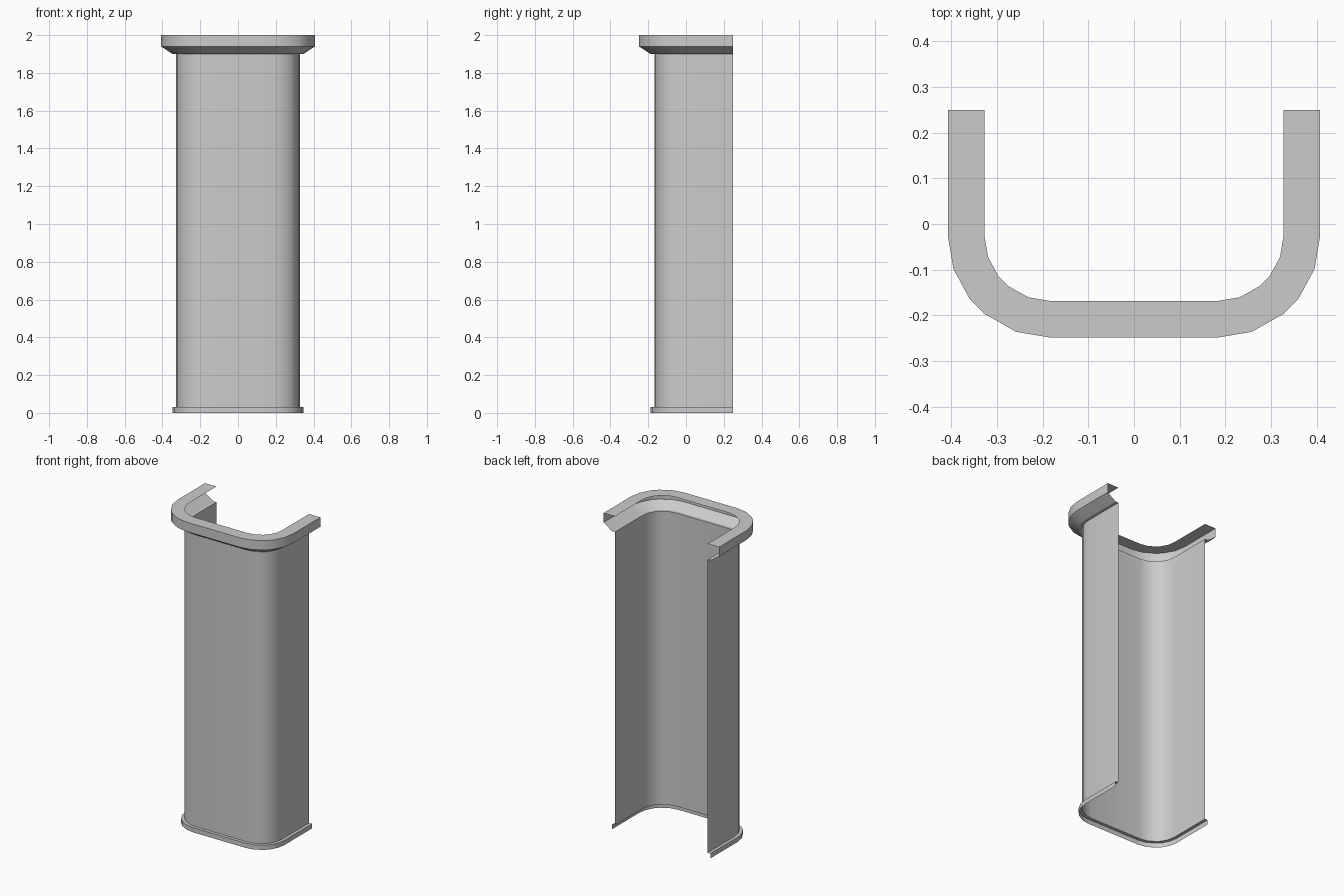
import bpy
import bmesh
from math import cos, sin, radians

cube = bpy.data.objects.get("Cube")
if cube:
    bpy.data.objects.remove(cube, do_unlink=True)

grey = bpy.data.materials.new("plain grey")
grey.use_nodes = True
grey.diffuse_color = (0.6, 0.6, 0.6, 1)
grey.node_tree.nodes["Principled BSDF"].inputs["Base Color"].default_value = grey.diffuse_color

CORNER_X, CORNER_Y, RADIUS, BACK_Y = 0.185, -0.026, 0.142, 0.249
ANGLES = (0, 19, 38, 50, 71, 90)


def u_path(offset):
    """U-shaped outline, open at the back, pushed outward by offset."""
    r = RADIUS + offset
    right = [(-CORNER_X - r, BACK_Y)]
    right += [(-CORNER_X - r * cos(radians(a)), CORNER_Y - r * sin(radians(a)))
              for a in ANGLES]
    return right + [(-x, y) for x, y in reversed(right)]


def sweep(name, profile):
    """Thin sheet made by sweeping an (offset, height) profile along the U."""
    bm = bmesh.new()
    rows = [[bm.verts.new((x, y, z)) for x, y in u_path(d)] for d, z in profile]
    for low, high in zip(rows, rows[1:]):
        for i in range(len(low) - 1):
            bm.faces.new((low[i], low[i + 1], high[i + 1], high[i]))
    mesh = bpy.data.meshes.new(name)
    bm.to_mesh(mesh)
    bm.free()
    mesh.materials.append(grey)
    obj = bpy.data.objects.new(name, mesh)
    bpy.context.collection.objects.link(obj)
    bpy.ops.object.select_all(action="DESELECT")
    obj.select_set(True)
    bpy.context.view_layer.objects.active = obj
    bpy.ops.object.shade_smooth_by_angle(angle=radians(30))


# Stepped foot, open underneath
sweep("foot", [(0.02, 0), (0.02, 0.03), (0, 0.03)])
# Tall curved wall
sweep("wall", [(0, 0.03), (0, 1.9)])
# Flared rim with a flat top ledge
sweep("rim", [(0, 1.9), (0.02, 1.9), (0.08, 1.94), (0.08, 2.0), (0, 2.0)])
